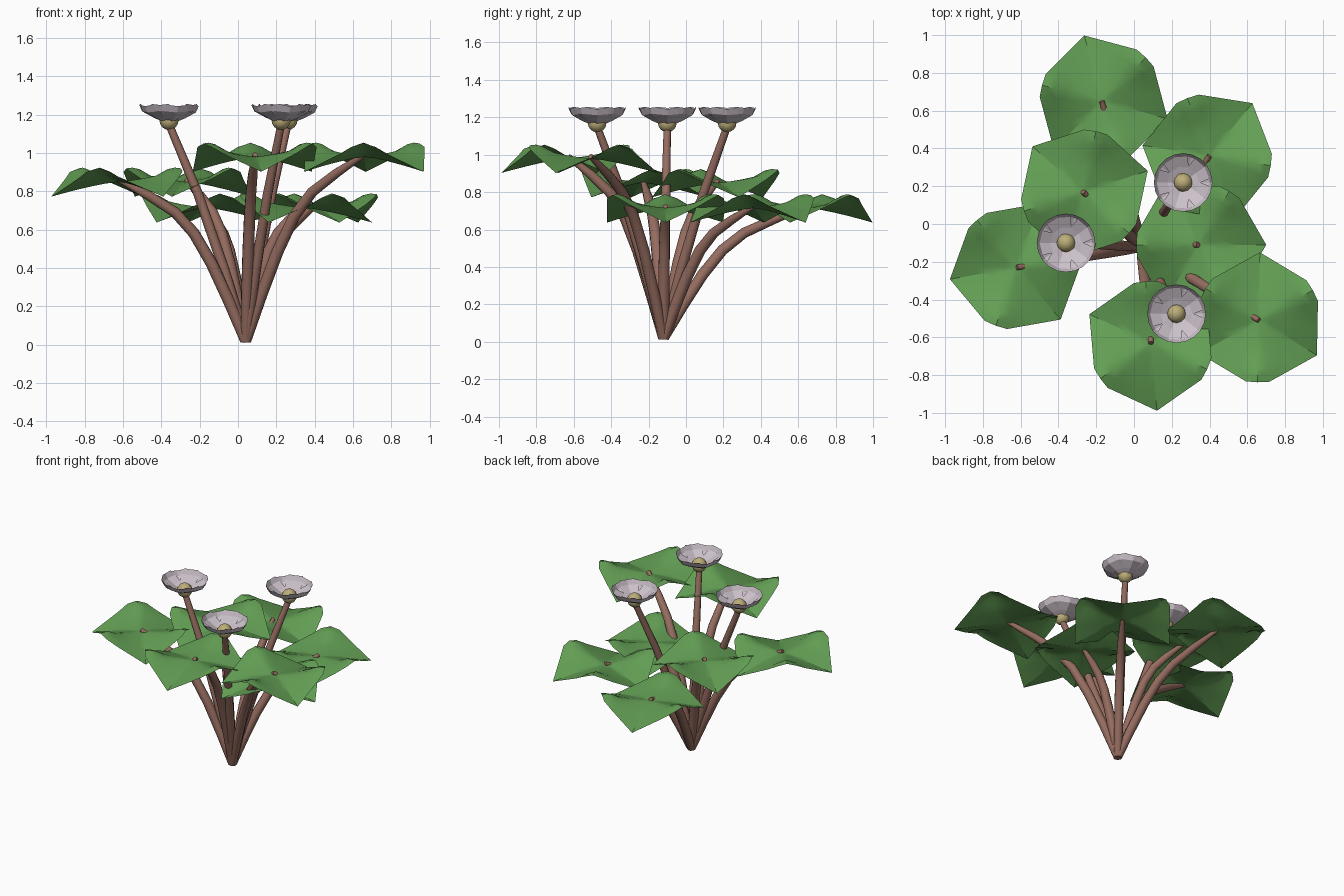
import bpy, bmesh, math
from mathutils import Vector

if "Cube" in bpy.data.objects:
    bpy.data.objects.remove(bpy.data.objects["Cube"])


def material(name, rgb):
    m = bpy.data.materials.new(name)
    m.diffuse_color = (*rgb, 1)
    m.use_nodes = True
    m.node_tree.nodes["Principled BSDF"].inputs["Base Color"].default_value = m.diffuse_color
    return m


GREEN = material("leaf green", (0.125, 0.345, 0.09))
BROWN = material("stem brown", (0.30, 0.15, 0.115))
PETAL = material("petal pale mauve", (0.60, 0.53, 0.585))
YELLOW = material("flower centre straw", (0.50, 0.42, 0.19))
BASE = Vector((0.04, -0.12, 0.015))


def finish(name, bm, mat, smooth=None):
    me = bpy.data.meshes.new(name)
    bm.to_mesh(me)
    bm.free()
    me.materials.append(mat)
    ob = bpy.data.objects.new(name, me)
    bpy.context.collection.objects.link(ob)
    if smooth:
        bpy.ops.object.select_all(action='DESELECT')
        ob.select_set(True)
        bpy.context.view_layer.objects.active = ob
        bpy.ops.object.shade_smooth_by_angle(angle=math.radians(smooth))
    return ob


def bridge(bm, a, b):
    n = len(a)
    for i in range(n):
        j = (i + 1) % n
        bm.faces.new((a[i], a[j], b[j], b[i]))


def stem(name, tip, profile, radii, sides=10):
    # tube through points given as (horizontal fraction, height fraction)
    span = Vector(tip) - BASE
    pts = [BASE + Vector((span.x * h, span.y * h, span.z * v)) for h, v in profile]
    bm = bmesh.new()
    rings = []
    for i, p in enumerate(pts):
        d = (pts[min(i + 1, len(pts) - 1)] - pts[max(i - 1, 0)]).normalized()
        if i == 0:
            d = (d + Vector((0, 0, 2))).normalized()
        u = d.cross(Vector((-span.y, span.x, 0)).normalized()).normalized()
        w = d.cross(u)
        rings.append([bm.verts.new(p + radii[i] * (u * math.cos(a) + w * math.sin(a)))
                      for a in (math.tau * k / sides for k in range(sides))])
    for a, b in zip(rings, rings[1:]):
        bridge(bm, a, b)
    bm.faces.new(rings[0][::-1])
    bm.faces.new(rings[-1])
    return finish(name, bm, BROWN, 50)


def leaf(name, centre, angle):
    # three drooping points with raised, folded lobes between them
    key = [(0, 0.36, -0.078), (49, 0.33, 0.045), (60, 0.328, 0.058), (71, 0.33, 0.045)]
    outline = []
    for k in range(3):
        pts = [(Vector((r * math.cos(math.radians(a + 120 * k)),
                        r * math.sin(math.radians(a + 120 * k)), z)), a)
               for a, r, z in key + [(120, 0.36, -0.078)]]
        for (p, a), (q, b) in zip(pts, pts[1:]):
            n = 4 if b - a > 20 else 1
            for i in range(n):
                t = i / n
                outline.append((p.lerp(q, t), a + (b - a) * t))
    c, s = math.cos(math.radians(angle)), math.sin(math.radians(angle))
    bm = bmesh.new()
    rings = []
    for t in (0.2, 0.4, 0.6, 0.78, 0.9, 1.0):
        ring = []
        for p, a in outline:
            z = p.z * t ** 1.3
            lobe = max(0, 1 - abs(a - 60) / 24)      # fold at each lobe
            z += 0.03 * lobe * max(0, 1 - abs(t - 0.84) / 0.26)
            ring.append(bm.verts.new((centre[0] + t * (c * p.x - s * p.y),
                                      centre[1] + t * (s * p.x + c * p.y),
                                      centre[2] + z)))
        rings.append(ring)
    hub = bm.verts.new(centre)
    n = len(outline)
    for i in range(n):
        bm.faces.new((hub, rings[0][i], rings[0][(i + 1) % n]))
    for a, b in zip(rings, rings[1:]):
        bridge(bm, b, a)
    bmesh.ops.recalc_face_normals(bm, faces=bm.faces)
    if sum(f.normal.z for f in bm.faces) < 0:
        bmesh.ops.reverse_faces(bm, faces=bm.faces)
    return finish(name, bm, GREEN, 30)


def petals(name, x, y, count=5, turn=0.0, lift=0.0):
    # ring of faceted, overlapping petals that form a shallow bowl
    bm = bmesh.new()
    shape = [(0.03, 0.0, 50), (0.085, 0.022, 38), (0.14, 0.052, 28), (0.155, 0.085, 18)]
    for k in range(count):
        mid = math.tau * k / count + turn
        rows = []
        for r, z, half in shape:
            row = []
            for side in (-1, 0, 1):
                a = mid + side * math.radians(half)
                rr = r if side else r * 1.0
                row.append(bm.verts.new((x + rr * math.cos(a), y + rr * math.sin(a),
                                         1.165 + z + lift - (0 if side else 0.006))))
            rows.append(row)
        for lo, hi in zip(rows, rows[1:]):
            for i in range(2):
                bm.faces.new((lo[i], hi[i], hi[i + 1], lo[i + 1]))
    return finish(name, bm, PETAL)


# leaves: stem tip position and direction of the outer point
leaves = [((-0.17, 0.65, 0.715), 105), ((0.40, 0.36, 0.715), 51),
          ((0.34, -0.11, 0.715), 0), ((-0.27, 0.17, 0.85), 138),
          ((-0.62, -0.23, 0.85), 190), ((0.66, -0.51, 0.98), -31),
          ((0.09, -0.63, 0.98), -85)]
bent = [(0, 0), (0.13, 0.25), (0.27, 0.49), (0.41, 0.68), (0.56, 0.81), (0.76, 0.91), (1, 1.012)]
for i, (pos, ang) in enumerate(leaves, 1):
    leaf(f"leaf_{i}", pos, ang)
    stem(f"leaf_stem_{i}", pos, bent, [0.028, 0.031, 0.031, 0.030, 0.028, 0.025, 0.014])

# flowers: straight stem, round centre, two rings of petals
straight = [(0, 0), (0.28, 0.33), (0.62, 0.68), (1, 1)]
for i, (x, y) in enumerate([(-0.36, -0.10), (0.26, 0.22), (0.225, -0.475)], 1):
    stem(f"flower_stem_{i}", (x, y, 1.15), straight, [0.028, 0.028, 0.025, 0.020])
    petals(f"outer_petals_{i}", x, y)
    petals(f"inner_petals_{i}", x, y, turn=math.pi / 5, lift=0.006)
    bm = bmesh.new()
    bmesh.ops.create_uvsphere(bm, u_segments=12, v_segments=8, radius=0.05)
    bmesh.ops.translate(bm, verts=bm.verts, vec=(x, y, 1.17))
    finish(f"flower_centre_{i}", bm, YELLOW, 50)
